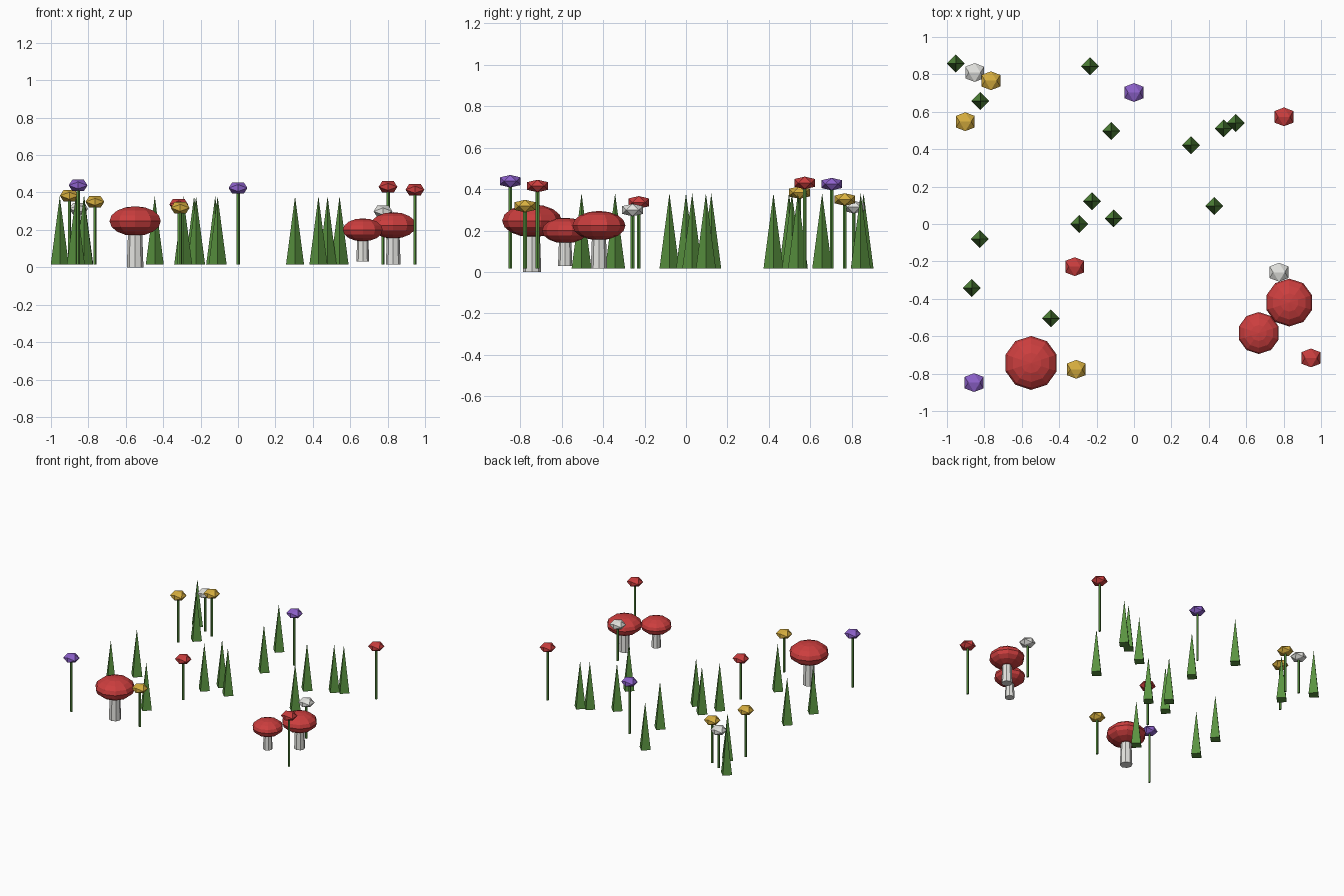
import bpy, bmesh, math
from mathutils import Matrix

if "Cube" in bpy.data.objects:
    bpy.data.objects.remove(bpy.data.objects["Cube"])


def srgb(hexcode):
    vals = [int(hexcode[i:i + 2], 16) / 255 for i in (0, 2, 4)]
    return [v / 12.92 if v <= 0.04045 else ((v + 0.055) / 1.055) ** 2.4 for v in vals] + [1]


def material(name, hexcode):
    m = bpy.data.materials.new(name)
    m.diffuse_color = srgb(hexcode)
    m.use_nodes = True
    m.node_tree.nodes["Principled BSDF"].inputs["Base Color"].default_value = m.diffuse_color
    return m


GREEN = material("leaf green", "5A9440")
RED = material("red", "CC3E3E")
YELLOW = material("yellow", "D9B040")
PURPLE = material("purple", "8E62CC")
WHITE = material("white", "E4E4E0")


def finish(bm, name, mat):
    bmesh.ops.recalc_face_normals(bm, faces=bm.faces)
    me = bpy.data.meshes.new(name)
    bm.to_mesh(me)
    bm.free()
    me.materials.append(mat)
    ob = bpy.data.objects.new(name, me)
    bpy.context.collection.objects.link(ob)
    return ob


def cone(name, mat, x, y, z0, z1, r0, r1, sides):
    # tapered prism with one corner facing the front
    bm = bmesh.new()
    bmesh.ops.create_cone(bm, cap_ends=True, segments=sides, radius1=r0, radius2=r1, depth=z1 - z0,
                          matrix=Matrix.Translation((x, y, (z0 + z1) / 2)) @ Matrix.Rotation(-math.pi / 2, 4, 'Z'))
    bmesh.ops.remove_doubles(bm, verts=bm.verts, dist=1e-5)
    return finish(bm, name, mat)


def blossom(name, mat, x, y, z, r=0.059, squash=0.6):
    # squashed icosahedron standing on an edge
    t = (1 + 5 ** 0.5) / 2
    k = r / math.hypot(1, t)
    bm = bmesh.new()
    for a in (-1, 1):
        for b in (-t, t):
            for p in ((a, 0, b), (0, b, a), (b, a, 0)):
                bm.verts.new((x + p[0] * k, y + p[1] * k, z + p[2] * k * squash))
    bmesh.ops.convex_hull(bm, input=bm.verts)
    return finish(bm, name, mat)


def cap(name, mat, x, y, z, r, h):
    # squashed low-poly ball
    bm = bmesh.new()
    bmesh.ops.create_uvsphere(bm, u_segments=10, v_segments=8, radius=1,
                              matrix=Matrix.Translation((x, y, z)) @ Matrix.Diagonal((r, r, h, 1)))
    return finish(bm, name, mat)


BASE = 0.016

# grass spikes
for x, y in [(-.953, .857), (-.822, .657), (-.235, .843), (-.122, .497), (.305, .422),
             (.479, .511), (.543, .54), (.43, .096), (-.224, .122), (-.293, 0),
             (-.109, .03), (-.824, -.08), (-.867, -.342), (-.445, -.504)]:
    cone("grass_spike", GREEN, x, y, BASE, 0.38, 0.048, 0, 4)

# flowers: thin stem and faceted blossom
for mat, x, y, z in [(PURPLE, -.855, -.848, .438), (PURPLE, 0, .703, .424), (WHITE, -.852, .81, .313),
                     (YELLOW, -.765, .766, .35), (YELLOW, -.902, .547, .383), (RED, .802, .573, .43),
                     (RED, -.317, -.228, .336), (WHITE, .775, -.258, .299), (YELLOW, -.309, -.777, .318),
                     (RED, .946, -.716, .415)]:
    cone("flower_stem", GREEN, x, y, BASE, z, 0.0095, 0.0095, 5)
    blossom("flower_head", mat, x, y, z)

# mushrooms: stalk and flattened cap
for x, y, z0, zc, s in [(-.55, -.743, 0, .247, 1.125), (.83, -.42, .016, .224, 1), (.667, -.583, .03, .2, .875)]:
    cone("mushroom_stalk", WHITE, x, y, z0, zc, 0.0395 * s, 0.032 * s, 8)
    cap("mushroom_cap", RED, x, y, zc, 0.128 * s, 0.0705 * s)
